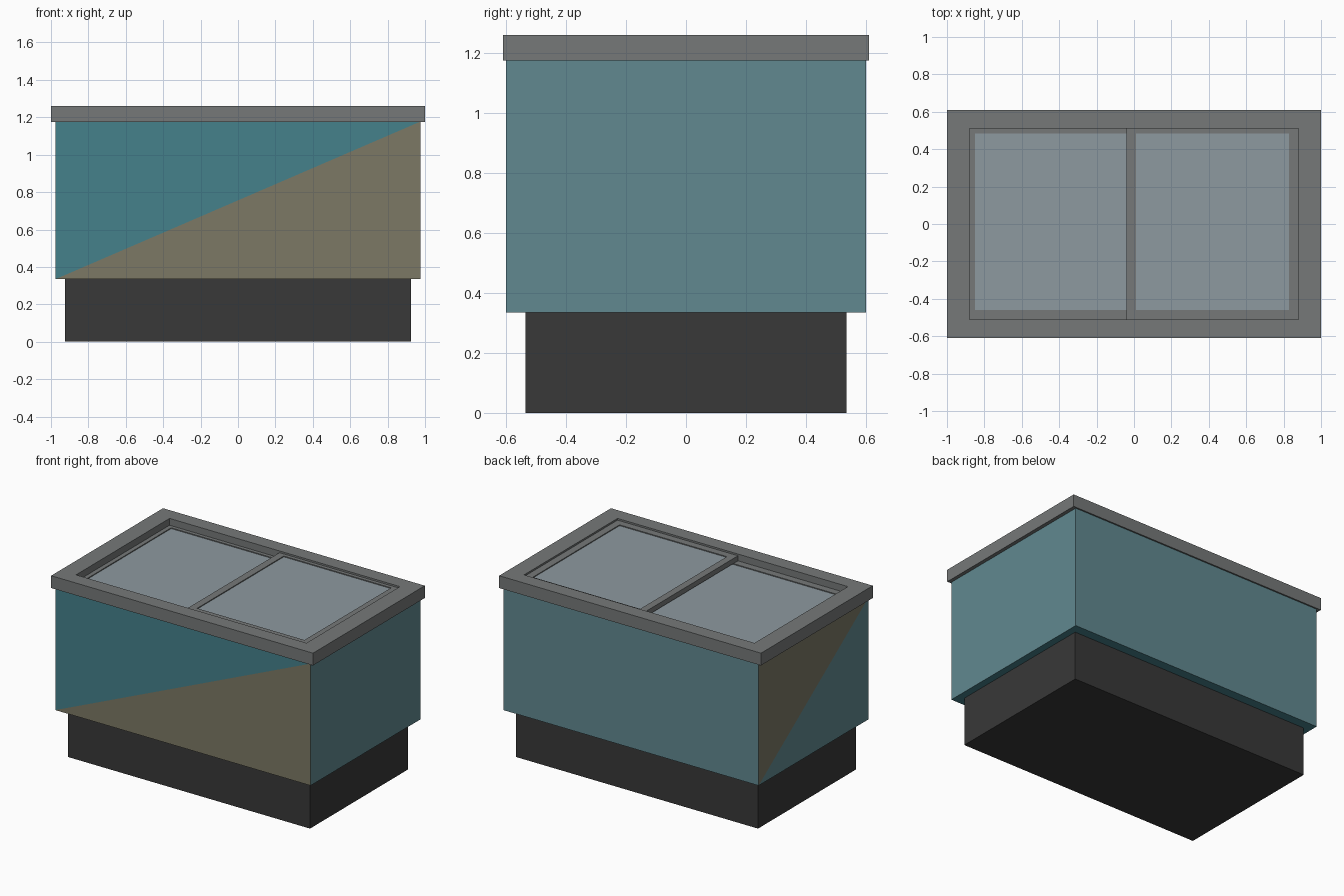
import bpy, bmesh

if "Cube" in bpy.data.objects:
    bpy.data.objects.remove(bpy.data.objects["Cube"])


def material(name, color):
    m = bpy.data.materials.new(name)
    m.diffuse_color = (*color, 1)
    m.use_nodes = True
    m.node_tree.nodes["Principled BSDF"].inputs["Base Color"].default_value = m.diffuse_color
    return m


def finish(name, bm, mats):
    bmesh.ops.recalc_face_normals(bm, faces=bm.faces)
    mesh = bpy.data.meshes.new(name)
    bm.to_mesh(mesh)
    bm.free()
    for m in mats:
        mesh.materials.append(m)
    obj = bpy.data.objects.new(name, mesh)
    bpy.context.collection.objects.link(obj)
    return obj


def box(name, x, y, z, mat):
    """Box from (min, max) pairs."""
    bm = bmesh.new()
    bmesh.ops.create_cube(bm, size=1)
    for v in bm.verts:
        v.co = [sum(r) / 2 + c * (r[1] - r[0]) for c, r in zip(v.co, (x, y, z))]
    return finish(name, bm, [mat])


def frame(name, outer, inner, z, mat):
    """Mitred rectangular ring; outer and inner are (x0, x1, y0, y1)."""
    bm = bmesh.new()
    loops = []
    for (x0, x1, y0, y1), h in ((outer, z[0]), (outer, z[1]), (inner, z[1]), (inner, z[0])):
        loops.append([bm.verts.new((x, y, h)) for x, y in
                      ((x0, y0), (x1, y0), (x1, y1), (x0, y1))])
    for k in range(4):
        a, b = loops[k], loops[(k + 1) % 4]
        for i in range(4):
            j = (i + 1) % 4
            bm.faces.new((a[i], a[j], b[j], b[i]))
    return finish(name, bm, [mat])


dark = material("dark_plinth", (0.04, 0.04, 0.04))
teal = material("teal_panel", (0.06, 0.22, 0.26))
sage = material("pale_teal_panel", (0.12, 0.25, 0.28))
tan = material("tan_panel", (0.20, 0.19, 0.13))
grey = material("frame_grey", (0.18, 0.19, 0.19))
glass = material("lid_glass", (0.27, 0.32, 0.35))

# Plinth
box("plinth", (-0.925, 0.925), (-0.535, 0.535), (0, 0.34), dark)

# Cabinet with diagonally split, two-tone side panels
bm = bmesh.new()
corners = ((-0.975, -0.6), (0.975, -0.6), (0.975, 0.6), (-0.975, 0.6))
low = [bm.verts.new((x, y, 0.335)) for x, y in corners]
top = [bm.verts.new((x, y, 1.177)) for x, y in corners]
tones = ((0, 2), (1, 1), (1, 1), (2, 1))  # upper, lower tone: front, right, back, left
for i, (upper, lower) in enumerate(tones):
    j = (i + 1) % 4
    bm.faces.new((low[i], low[j], top[j])).material_index = lower
    bm.faces.new((low[i], top[j], top[i])).material_index = upper
bm.faces.new(low)
bm.faces.new(top)
finish("cabinet", bm, [teal, sage, tan])

# Top rim around the lids
frame("top_rim", (-1, 1, -0.61, 0.61), (-0.88, 0.88, -0.51, 0.51), (1.175, 1.26), grey)

# Two sliding glass lids, the right one riding above the left
lids = (("left", (-0.88, 0.01), (-0.85, -0.03), 1.18, 1.213),
        ("right", (-0.04, 0.88), (0.01, 0.83), 1.213, 1.248))
for side, ox, ix, z0, z1 in lids:
    frame(side + "_lid_frame", (*ox, -0.51, 0.51), (*ix, -0.46, 0.485), (z0, z1), grey)
    box(side + "_lid_glass", ix, (-0.46, 0.485), (z0 + 0.005, z1 - 0.006), glass)
